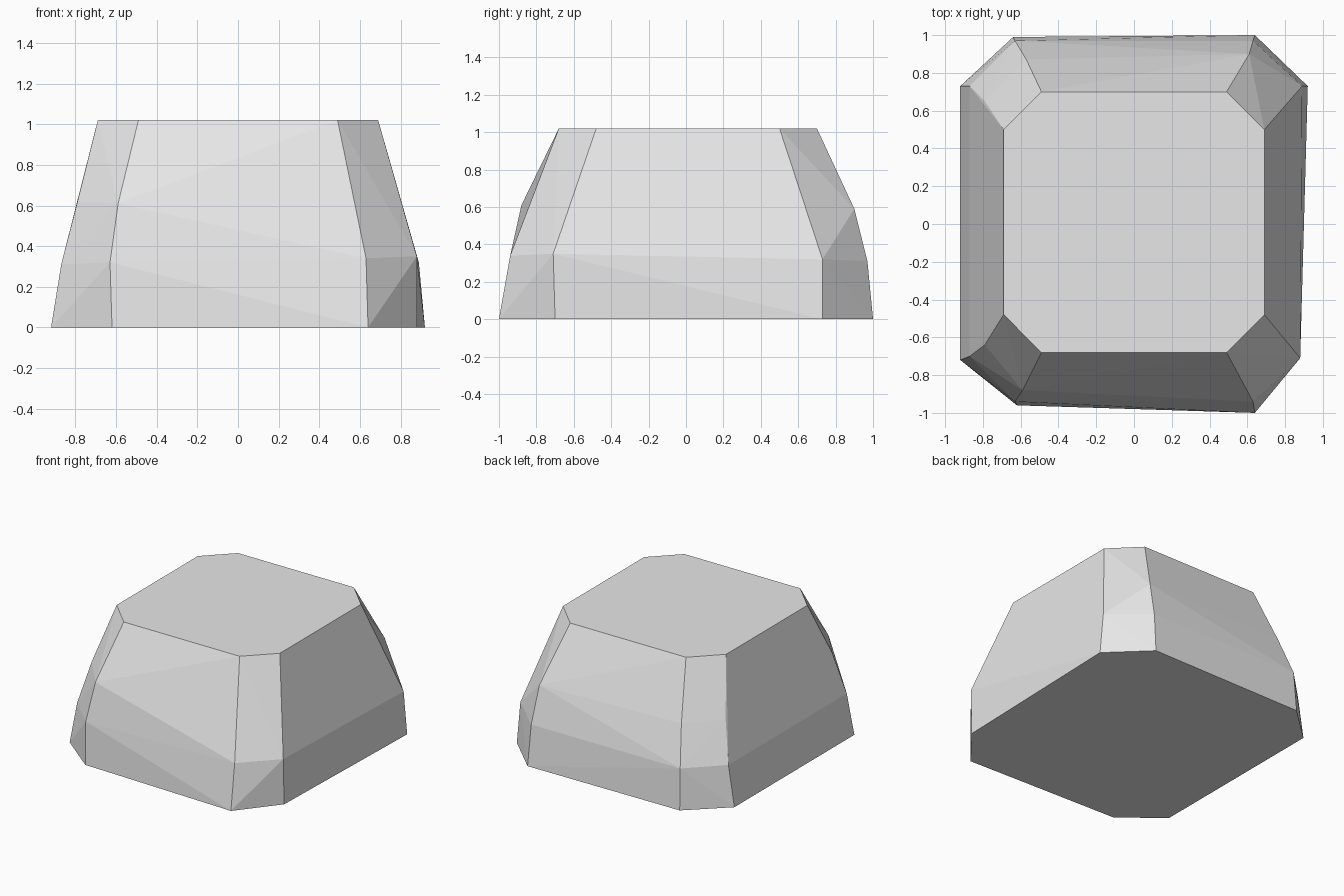
import bpy
import bmesh

cube = bpy.data.objects.get("Cube")
if cube:
    bpy.data.objects.remove(cube, do_unlink=True)

# Stone colour
stone = bpy.data.materials.new("light_grey_stone")
stone.use_nodes = True
grey = (0.8, 0.8, 0.8, 1.0)
stone.diffuse_color = grey
bsdf = stone.node_tree.nodes["Principled BSDF"]
bsdf.inputs["Base Color"].default_value = grey
bsdf.inputs["Roughness"].default_value = 0.9

# Uneven eight-sided rings, counter-clockwise from the front left corner
base = [(0.64, -1.0, 0), (0.88, -0.70, 0), (0.92, 0.73, 0), (0.64, 1.0, 0),
        (-0.64, 0.99, 0), (-0.92, 0.73, 0), (-0.92, -0.72, 0), (-0.62, -0.96, 0)]
shoulder = [(0.63, -0.94, 0.34), (0.88, -0.71, 0.35), (0.89, 0.73, 0.32), (0.63, 0.97, 0.31),
            (-0.63, 0.97, 0.31), (-0.87, 0.73, 0.31), (-0.87, -0.70, 0.31), (-0.63, -0.94, 0.32)]
# Worn bulges part way up some corners
bulges = [(0.61, 0.90, 0.59), (-0.57, 0.87, 0.60), (-0.79, 0.65, 0.61),
          (-0.79, -0.64, 0.62), (-0.59, -0.88, 0.61)]
# Flat top with cut corners
top = [(sx * x, sy * y + 0.01, 1.02)
       for sx in (-1, 1) for sy in (-1, 1) for x, y in ((0.49, 0.69), (0.69, 0.49))]

# Wrap the points in one faceted boulder
bm = bmesh.new()
for p in base + shoulder + bulges + top:
    bm.verts.new(p)
hull = bmesh.ops.convex_hull(bm, input=bm.verts[:], use_existing_faces=False)
loose = [v for v in bm.verts if not v.link_faces]
bmesh.ops.delete(bm, geom=loose, context='VERTS')
bmesh.ops.dissolve_limit(bm, angle_limit=0.005, verts=bm.verts[:], edges=bm.edges[:])
bmesh.ops.recalc_face_normals(bm, faces=bm.faces[:])

mesh = bpy.data.meshes.new("boulder")
bm.to_mesh(mesh)
bm.free()
mesh.materials.append(stone)
boulder = bpy.data.objects.new("boulder", mesh)
bpy.context.collection.objects.link(boulder)
